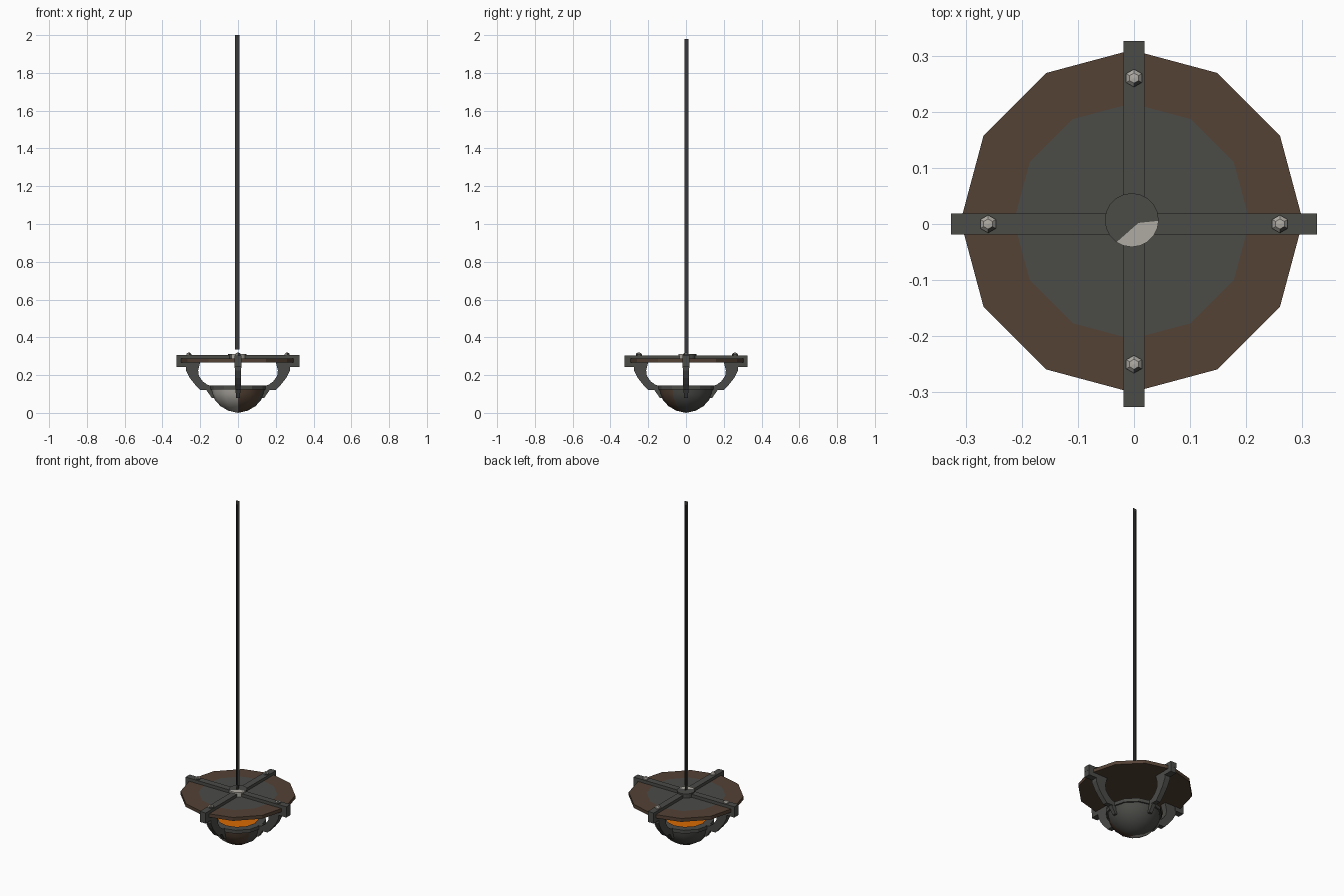
import bpy, bmesh, math
from mathutils import Matrix, Vector

if "Cube" in bpy.data.objects:
    bpy.data.objects.remove(bpy.data.objects["Cube"])


def material(name, rgb):
    m = bpy.data.materials.new(name)
    m.use_nodes = True
    m.diffuse_color = (*rgb, 1)
    m.node_tree.nodes["Principled BSDF"].inputs["Base Color"].default_value = (*rgb, 1)
    return m


iron = material("iron grey", (0.07, 0.071, 0.064))
rust = material("rust brown", (0.088, 0.054, 0.035))
steel = material("worn steel", (0.43, 0.41, 0.37))
chain = material("dark chain", (0.04, 0.041, 0.038))
glow = material("ember orange", (0.68, 0.14, 0.001))


def finish(name, bm, mats, rule=None, smooth=0, fix=True):
    if fix:
        bmesh.ops.recalc_face_normals(bm, faces=bm.faces)
    if rule:
        for f in bm.faces:
            f.material_index = rule(f.calc_center_median(), f.normal)
    me = bpy.data.meshes.new(name)
    bm.to_mesh(me)
    bm.free()
    for m in mats:
        me.materials.append(m)
    ob = bpy.data.objects.new(name, me)
    bpy.context.collection.objects.link(ob)
    if smooth:
        bpy.ops.object.select_all(action="DESELECT")
        ob.select_set(True)
        bpy.context.view_layer.objects.active = ob
        bpy.ops.object.shade_smooth_by_angle(angle=math.radians(smooth))
    return ob


def lathe(profile, sides, centre=(0, 0)):
    """Spin an (r, z) profile about the vertical axis."""
    bm = bmesh.new()
    vs = [bm.verts.new((r, 0, z)) for r, z in profile]
    es = [bm.edges.new(p) for p in zip(vs, vs[1:])]
    bmesh.ops.spin(bm, geom=vs + es, cent=(0, 0, 0), axis=(0, 0, 1),
                   angle=math.tau, steps=sides, use_merge=True)
    bmesh.ops.remove_doubles(bm, verts=bm.verts, dist=0.0005)
    bmesh.ops.translate(bm, verts=bm.verts, vec=(*centre, 0))
    return bm


def box(bm, x0, x1, y0, y1, z0, z1):
    m = Matrix.Translation(((x0 + x1) / 2, (y0 + y1) / 2, (z0 + z1) / 2))
    m = m @ Matrix.Diagonal((x1 - x0, y1 - y0, z1 - z0, 1))
    bmesh.ops.create_cube(bm, size=1, matrix=m)


def slab(profile, top, bottom):
    """Extrude an (x, z) outline along y, tapering from top to bottom width."""
    bm = bmesh.new()
    face = bm.faces.new([bm.verts.new((x, -0.5, z)) for x, z in profile])
    new = bmesh.ops.extrude_face_region(bm, geom=[face])["geom"]
    bmesh.ops.translate(bm, verts=[v for v in new if isinstance(v, bmesh.types.BMVert)],
                        vec=(0, 1, 0))
    zs = [z for _, z in profile]
    for v in bm.verts:
        t = (v.co.z - min(zs)) / (max(zs) - min(zs))
        v.co.y *= bottom + (top - bottom) * t
    return bm


def turn(bm, i):
    bmesh.ops.rotate(bm, verts=bm.verts, cent=(0, 0, 0),
                     matrix=Matrix.Rotation(i * math.pi / 2, 3, "Z"))
    return bm


# Round canopy: rusty outer ring around a grey centre
canopy = lathe([(0, 0.288), (0.21, 0.288), (0.305, 0.288), (0.305, 0.268), (0, 0.268)],
               12, (-0.004, 0.005))
finish("canopy", canopy, [rust, iron],
       lambda c, n: int(n.z > 0.5 and math.hypot(c.x, c.y) < 0.19))

# Crossed beams lying on the canopy
for i, name in enumerate(("beam_across", "beam_along")):
    bm = bmesh.new()
    box(bm, -0.326, 0.326, -0.019, 0.019, 0.275, 0.306 - i * 0.001)
    finish(name, turn(bm, i), [iron])

ARM = [(0.275, 0.268), (0.275, 0.225), (0.255, 0.185), (0.23, 0.153), (0.2, 0.12),
       (0.14, 0.12), (0.14, 0.145), (0.16, 0.147), (0.187, 0.167), (0.207, 0.195),
       (0.211, 0.225), (0.2, 0.268)]
CLAW = [(0.168, 0.122), (0.138, 0.078), (0.122, 0.078), (0.14, 0.122)]

# Deep end blocks, curved arms, claws and bolts, once per side
for i, side in enumerate(("left", "back", "right", "front")):
    bm = bmesh.new()
    box(bm, 0.27, 0.3255, -0.0188, 0.0188, 0.243, 0.3)
    finish("end_block_" + side, turn(bm, i), [iron])
    finish("arm_" + side, turn(slab(ARM, 0.036, 0.028), i), [iron])
    finish("claw_" + side, turn(slab(CLAW, 0.026, 0.02), i), [iron])
    bm = lathe([(0, 0.319), (0.009, 0.318), (0.016, 0.311), (0.016, 0.3)], 6)
    bmesh.ops.rotate(bm, verts=bm.verts, cent=(0, 0, 0),
                     matrix=Matrix.Rotation(math.pi / 6 - i * math.pi / 2, 3, "Z"))
    bmesh.ops.translate(bm, verts=bm.verts, vec=(0.25 if side == "front" else 0.26, 0, 0))
    finish("bolt_" + side, turn(bm, i), [steel, iron],
           lambda c, n: int(n.x - n.y > 0.9))

# Hub, with one worn side bounded by two cuts
hub = lathe([(0, 0.313), (0.048, 0.313), (0.048, 0.288), (0, 0.288)], 20, (-0.004, 0.007))
corner = Vector((0.008, 0.002, 0))
worn = (Vector((0.66, -0.75, 0)), Vector((0.1, -0.99, 0)))
for normal in worn:
    bmesh.ops.bisect_plane(hub, geom=hub.verts[:] + hub.edges[:] + hub.faces[:],
                           plane_co=corner, plane_no=normal)
finish("hub", hub, [iron, steel],
       lambda c, n: int(all((c - corner).dot(w) > 0 for w in worn)))

# Hanging chain as two crossed strips
for name, axis, mid, z0, z1 in (("chain_strip_across", 0, -0.004, 0.335, 2.0),
                                ("chain_strip_along", 1, 0.002, 0.312, 1.98)):
    bm = bmesh.new()
    pts = []
    for d, z in ((-0.011, z0), (0.011, z0), (0.011, z1), (-0.011, z1)):
        p = [-0.004, 0.002, z]
        p[axis] = mid + d
        pts.append(bm.verts.new(p))
    bm.faces.new(pts)
    finish(name, bm, [chain], fix=False)


def bowl_colour(c, n):
    """Rust on one side, worn metal beside it, iron elsewhere."""
    a = math.degrees(math.atan2(c.y, c.x))
    if -90 < a < -30:
        return 1
    return 2 if a < -90 or (a > 150 and c.z < 0.04) else 0


# Bowl
bowl = lathe([(0.142, 0.13), (0.137, 0.1), (0.122, 0.068), (0.093, 0.036),
              (0.052, 0.012), (0, 0)], 12)
finish("bowl", bowl, [iron, rust, steel], bowl_colour, smooth=40)

# Rim band and glowing embers
finish("bowl_rim", lathe([(0.108, 0.13), (0.108, 0.144), (0.15, 0.144), (0.15, 0.124),
                          (0.135, 0.124), (0.108, 0.13)], 12), [iron])
finish("embers", lathe([(0, 0.141), (0.112, 0.139), (0.112, 0.13), (0, 0.13)], 12), [glow])
